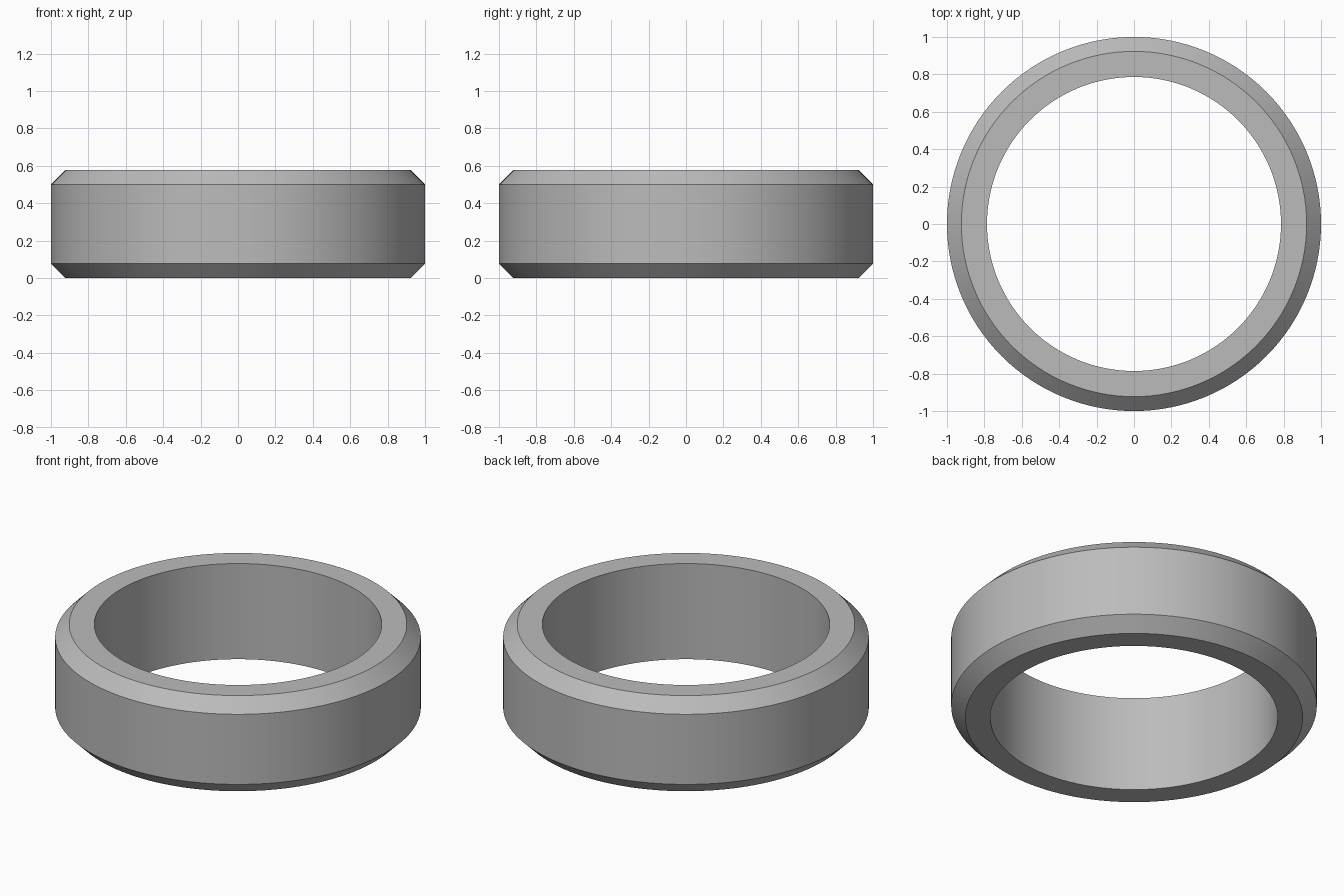
import bpy
import bmesh
import math

default_cube = bpy.data.objects.get("Cube")
if default_cube:
    bpy.data.objects.remove(default_cube, do_unlink=True)

SEGMENTS = 128
OUTER, INNER, HEIGHT, CHAMFER = 1.0, 0.786, 0.577, 0.077

# Grey metal
metal = bpy.data.materials.new("grey metal")
metal.use_nodes = True
colour = (0.5, 0.5, 0.5, 1.0)
metal.diffuse_color = colour
metal.node_tree.nodes["Principled BSDF"].inputs["Base Color"].default_value = colour

# Closed ring section as (radius, height): straight bore, chamfered outer edges
section = [
    (INNER, 0),
    (OUTER - CHAMFER, 0),
    (OUTER, CHAMFER),
    (OUTER, HEIGHT - CHAMFER),
    (OUTER - CHAMFER, HEIGHT),
    (INNER, HEIGHT),
]

# Spin the section around the vertical axis
bm = bmesh.new()
verts = [bm.verts.new((r, 0, z)) for r, z in section]
edges = [bm.edges.new((a, b)) for a, b in zip(verts, verts[1:] + verts[:1])]
bmesh.ops.spin(bm, geom=verts + edges, cent=(0, 0, 0), axis=(0, 0, 1),
               angle=math.tau, steps=SEGMENTS, use_merge=True)
bmesh.ops.remove_doubles(bm, verts=bm.verts, dist=0.0001)
bmesh.ops.recalc_face_normals(bm, faces=bm.faces)

mesh = bpy.data.meshes.new("chamfered_ring")
bm.to_mesh(mesh)
bm.free()
mesh.materials.append(metal)
ring = bpy.data.objects.new("chamfered_ring", mesh)
bpy.context.collection.objects.link(ring)

# Smooth round walls, crisp chamfer edges
bpy.context.view_layer.objects.active = ring
ring.select_set(True)
bpy.ops.object.shade_smooth_by_angle(angle=math.radians(30))
